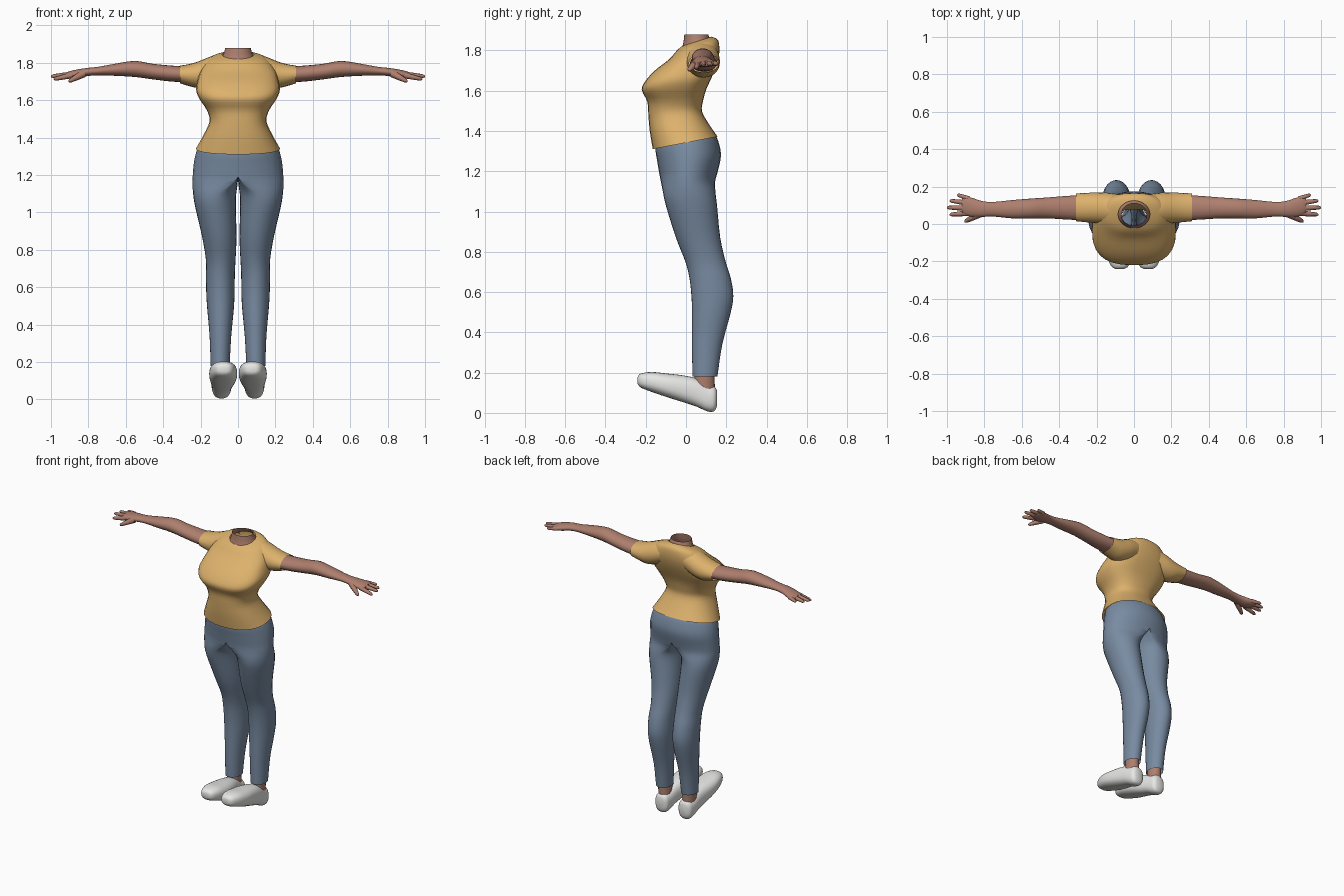
import bpy, bmesh, math
from mathutils import Vector

if "Cube" in bpy.data.objects:
    bpy.data.objects.remove(bpy.data.objects["Cube"])

N = 28  # points around every large section


def material(name, rgb):
    m = bpy.data.materials.new(name)
    m.diffuse_color = (*rgb, 1)
    m.use_nodes = True
    m.node_tree.nodes["Principled BSDF"].inputs["Base Color"].default_value = m.diffuse_color
    return m


SHIRT = material("mustard cloth", (0.72, 0.44, 0.15))
DENIM = material("blue denim", (0.19, 0.26, 0.36))
SKIN = material("skin", (0.42, 0.21, 0.155))
WHITE = material("white shoe", (0.80, 0.80, 0.78))


def smooth_keys(keys, steps=3):
    """Catmull-Rom interpolation between key sections."""
    out = []
    for i in range(len(keys) - 1):
        a, b, c, d = (keys[max(i - 1, 0)], keys[i], keys[i + 1],
                      keys[min(i + 2, len(keys) - 1)])
        for s in range(steps):
            t = s / steps
            out.append([0.5 * (2 * q + (r - p) * t + (2 * p - 5 * q + 4 * r - u) * t * t
                               + (3 * q - p - 3 * r + u) * t ** 3)
                        for p, q, r, u in zip(a, b, c, d)])
    return out + [list(keys[-1])]


def unit(i, n=N, power=2.0):
    """Point on a unit superellipse."""
    a = 2 * math.pi * i / n
    c, s = math.cos(a), math.sin(a)
    e = 2 / power
    return math.copysign(abs(c) ** e, c), math.copysign(abs(s) ** e, s)


def loft(name, rings, mat, cap_start=False, cap_end=False, mirror=False, drop_wall=False):
    bm = bmesh.new()
    loops = [[bm.verts.new(p) for p in ring] for ring in rings]
    for a, b in zip(loops, loops[1:]):
        n = len(a)
        for i in range(n):
            bm.faces.new((a[i], a[(i + 1) % n], b[(i + 1) % n], b[i]))
    if cap_start:
        bm.faces.new(loops[0])
    if cap_end:
        bm.faces.new(loops[-1])
    if drop_wall:  # remove the hidden faces on the centre plane
        wall = [f for f in bm.faces if all(abs(v.co.x) < 1e-5 for v in f.verts)]
        bmesh.ops.delete(bm, geom=wall, context='FACES')
    bmesh.ops.recalc_face_normals(bm, faces=bm.faces)
    # make sure the open shells face outward
    mid = sum((v.co for v in bm.verts), Vector()) / len(bm.verts)
    if sum(f.normal.dot(f.calc_center_median() - mid) * f.calc_area() for f in bm.faces) < 0:
        bmesh.ops.reverse_faces(bm, faces=bm.faces)
    me = bpy.data.meshes.new(name)
    bm.to_mesh(me)
    bm.free()
    me.materials.append(mat)
    ob = bpy.data.objects.new(name, me)
    bpy.context.collection.objects.link(ob)
    bpy.ops.object.select_all(action='DESELECT')
    ob.select_set(True)
    bpy.context.view_layer.objects.active = ob
    bpy.ops.object.shade_smooth_by_angle(angle=math.radians(50))
    if mirror:
        mod = ob.modifiers.new("mirror", 'MIRROR')
        mod.merge_threshold = 0.0005
    return ob


def level_ring(zf, zb, w, yf, yb, power=2.0):
    """Section across the body, tilted from front height zf to back height zb."""
    ring = []
    for i in range(N):
        c, s = unit(i, N, power)
        ring.append((w * c, (yf + yb) / 2 + s * (yb - yf) / 2,
                     (zf + zb) / 2 + s * (zb - zf) / 2))
    return ring


def x_ring(x, y0, y1, z0, z1):
    return [(x, (y0 + y1) / 2 + c * (y1 - y0) / 2, (z0 + z1) / 2 + s * (z1 - z0) / 2)
            for c, s in (unit(i, 20) for i in range(20))]


def y_ring(y, x0, x1, z0, z1):
    return [((x0 + x1) / 2 + c * (x1 - x0) / 2, y, (z0 + z1) / 2 + s * (z1 - z0) / 2)
            for c, s in (unit(i, N, 2.5) for i in range(N))]


def finger(name, start, end, r0, r1):
    start, end = Vector(start), Vector(end)
    d = end - start
    q = d.to_track_quat('Z', 'Y')
    rings = []
    for t, r in ((0, r0), (0.5, (r0 + r1) / 2), (0.9, r1), (1, r1 * 0.4)):
        rings.append([start + d * t + q @ Vector((r * math.cos(k * math.pi / 4),
                                                  r * math.sin(k * math.pi / 4), 0))
                      for k in range(8)])
    loft(name, rings, SKIN, cap_end=True, mirror=True)


# Shirt body: front height, back height, half width, front y, back y, squareness
torso = [(1.31, 1.372, .225, -.165, .157, 2.2), (1.40, 1.425, .185, -.18, .12, 2.3),
         (1.48, 1.495, .152, -.187, .08, 2.4), (1.545, 1.55, .167, -.192, .085, 2.5),
         (1.605, 1.605, .205, -.22, .10, 2.7), (1.65, 1.66, .224, -.20, .125, 2.8),
         (1.70, 1.72, .215, -.155, .15, 2.7), (1.755, 1.785, .195, -.085, .165, 2.6),
         (1.80, 1.85, .15, -.045, .16, 2.3), (1.82, 1.868, .085, -.022, .125, 2)]
loft("shirt_body", [level_ring(*k) for k in smooth_keys(torso)], SHIRT)

# Sleeves
sleeve = [(.09, .0, .16, 1.70, 1.848), (.15, .0, .168, 1.675, 1.832),
          (.21, .005, .168, 1.665, 1.808), (.26, .01, .166, 1.675, 1.793),
          (.31, .015, .163, 1.69, 1.785)]
loft("sleeve", [x_ring(*k) for k in smooth_keys(sleeve)], SHIRT, mirror=True)

# Neck, open at the top
neck = [(1.80, 1.85, .088, -.025, .128), (1.835, 1.865, .076, -.014, .116),
        (1.88, 1.88, .068, -.008, .11)]
loft("neck", [level_ring(*k) for k in smooth_keys(neck)], SKIN)

# Arms with palm
arm = [(.27, .02, .155, 1.695, 1.78), (.36, .024, .15, 1.70, 1.785),
       (.46, .03, .142, 1.712, 1.795), (.55, .03, .136, 1.724, 1.81),
       (.65, .03, .128, 1.73, 1.796), (.75, .04, .118, 1.733, 1.778),
       (.81, .038, .122, 1.728, 1.772), (.86, .038, .138, 1.718, 1.764),
       (.90, .046, .148, 1.717, 1.755), (.92, .06, .14, 1.722, 1.748)]
loft("arm", [x_ring(*k) for k in smooth_keys(arm)], SKIN, cap_end=True, mirror=True)

# Fingers and thumb
finger("index_finger", (.89, .058, 1.733), (.985, .05, 1.712), .016, .010)
finger("middle_finger", (.89, .085, 1.737), (1.0, .088, 1.727), .016, .010)
finger("ring_finger", (.89, .112, 1.738), (.985, .125, 1.73), .015, .010)
finger("little_finger", (.88, .134, 1.738), (.945, .157, 1.732), .014, .009)
finger("thumb", (.825, .055, 1.742), (.905, .012, 1.700), .021, .011)

# Jeans: front height, back height, inner x, outer x, front y, back y, leg split
jeans = [(1.32, 1.385, .0, .212, -.152, .143, 0), (1.29, 1.35, .0, .224, -.150, .160, 0),
         (1.25, 1.28, .0, .236, -.143, .174, 0), (1.19, 1.20, .004, .242, -.133, .158, 0),
         (1.15, 1.15, .008, .243, -.125, .145, .3), (1.10, 1.10, .012, .24, -.115, .146, .8),
         (1.03, 1.03, .012, .229, -.10, .154, 1), (.87, .87, .008, .192, -.05, .17, 1),
         (.75, .75, .013, .172, -.003, .197, 1), (.67, .67, .017, .171, .017, .222, 1),
         (.58, .58, .018, .17, .027, .235, 1), (.49, .49, .022, .165, .03, .22, 1),
         (.34, .34, .036, .152, .03, .18, 1), (.18, .18, .045, .146, .032, .156, 1)]


def jeans_ring(zf, zb, x0, x1, yf, yb, split):
    split = min(max(split, 0), 1)
    ring = []
    for i in range(N):
        c, s = unit(i)
        hip_x = x1 * max(c, 0) if c > 1e-6 else 0
        leg_x = (x0 + x1) / 2 + c * (x1 - x0) / 2
        ring.append((hip_x * (1 - split) + leg_x * split,
                     (yf + yb) / 2 + s * (yb - yf) / 2,
                     (zf + zb) / 2 + s * (zb - zf) / 2))
    return ring


loft("jeans", [jeans_ring(*k) for k in smooth_keys(jeans)], DENIM, mirror=True, drop_wall=True)

# Ankles
ankle = []
for z, x0, x1, y0, y1 in ((.10, .048, .132, .035, .145), (.16, .052, .134, .042, .142),
                          (.24, .054, .136, .045, .145)):
    ankle.append([((x0 + x1) / 2 + c * (x1 - x0) / 2, (y0 + y1) / 2 + s * (y1 - y0) / 2, z)
                  for c, s in (unit(i, 20) for i in range(20))])
loft("ankle", ankle, SKIN, mirror=True)

# Shoes, tilted with the toes raised
shoe = [(-.24, .052, .10, .145, .178), (-.225, .03, .122, .126, .195),
        (-.17, .01, .145, .104, .203), (-.10, .004, .154, .080, .196),
        (-.02, .012, .15, .055, .187), (.05, .028, .144, .032, .172),
        (.105, .036, .14, .008, .142), (.14, .042, .134, .008, .132),
        (.154, .06, .116, .035, .112)]
loft("shoe", [y_ring(*k) for k in smooth_keys(shoe)], WHITE, True, True, mirror=True)
